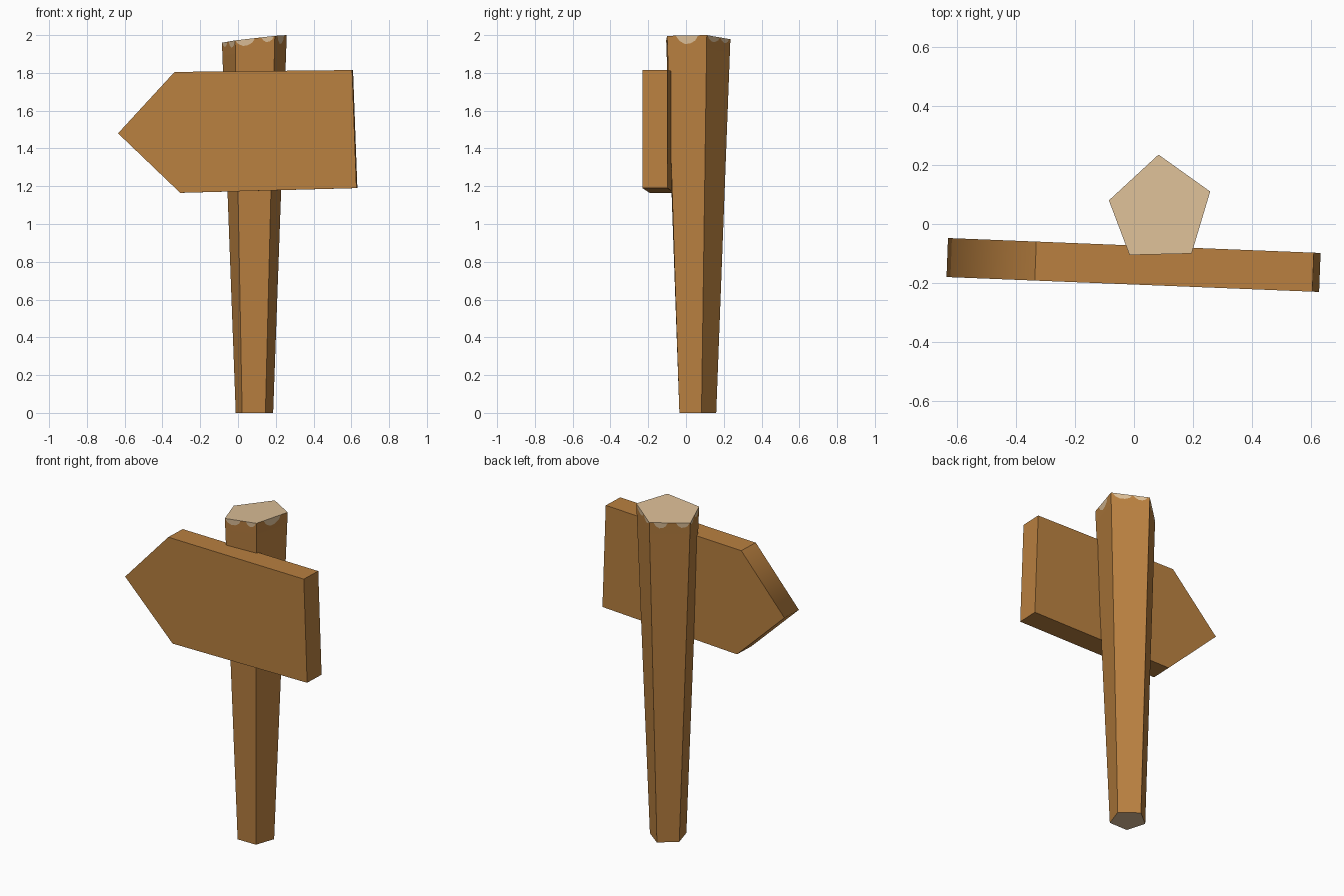
import bpy, bmesh
from mathutils import Vector

if "Cube" in bpy.data.objects:
    bpy.data.objects.remove(bpy.data.objects["Cube"])


def material(name, rgb):
    m = bpy.data.materials.new(name)
    m.diffuse_color = (*rgb, 1)
    m.use_nodes = True
    m.node_tree.nodes["Principled BSDF"].inputs["Base Color"].default_value = m.diffuse_color
    return m


wood = material("brown wood", (0.485, 0.216, 0.051))
cut_wood = material("pale cut wood", (0.72, 0.52, 0.31))


def finish(bm, name, mats):
    bmesh.ops.remove_doubles(bm, verts=bm.verts, dist=1e-5)
    bmesh.ops.recalc_face_normals(bm, faces=bm.faces)
    me = bpy.data.meshes.new(name)
    bm.to_mesh(me)
    bm.free()
    for m in mats:
        me.materials.append(m)
    ob = bpy.data.objects.new(name, me)
    bpy.context.collection.objects.link(ob)
    return ob


# Post: five-sided, widening upward, with a slanted pale top and chipped rim
top = [Vector(p) for p in [(-0.015, -0.105, 1.972), (0.195, -0.1, 1.996), (0.258, 0.11, 2.0),
                           (0.083, 0.235, 1.978), (-0.085, 0.08, 1.96)]]
base = [Vector(p) for p in [(0.022, -0.035, 0), (0.145, -0.035, 0), (0.186, 0.082, 0),
                            (0.084, 0.16, 0), (-0.012, 0.082, 0)]]
# pale chips on each side: start, end (fraction of the side), depth
chips = [
    [(0.0, 0.5, 0.035), (0.66, 0.98, 0.028)],
    [(0.22, 0.78, 0.045)],
    [(0.02, 0.55, 0.03), (0.58, 0.95, 0.025)],
    [(0.1, 0.45, 0.035), (0.65, 0.98, 0.03)],
    [(0.03, 0.4, 0.025), (0.5, 0.98, 0.035)],
]
bm = bmesh.new()


def face(points, mat=0):
    f = bm.faces.new([bm.verts.new(p) for p in points])
    f.material_index = mat


face(top, 1)
face(base[::-1], 1)
for i in range(5):
    j = (i + 1) % 5

    def on_side(t, depth):
        return top[i].lerp(top[j], t).lerp(base[i].lerp(base[j], t), depth / 2)

    rim = [on_side(0, 0)]
    for a, b, d in chips[i]:
        scallop = [on_side(a + (b - a) * u, d * k)
                   for u, k in ((0, 0), (0.15, 0.6), (0.4, 1), (0.65, 0.95), (0.88, 0.6), (1, 0))]
        face(scallop, 1)
        rim += scallop if a > 0 else scallop[1:]
    rim.append(on_side(1, 0))
    # narrow chipped band, then the long plain side
    low = [on_side(0, 0.07), on_side(1, 0.07)]
    face(rim + low[::-1])
    face(low + [base[j], base[i]])
finish(bm, "post", [wood, cut_wood])

# Arrow board: outline extruded backward, turned slightly about the vertical
outline = [(-0.635, 1.48), (-0.306, 1.165), (0.627, 1.19), (0.604, 1.815), (-0.336, 1.805)]
bm = bmesh.new()
front = bm.faces.new([bm.verts.new((x, -0.205 - 0.04 * x, z)) for x, z in outline])
ext = bmesh.ops.extrude_face_region(bm, geom=[front], use_keep_orig=True)
moved = [v for v in ext["geom"] if isinstance(v, bmesh.types.BMVert)]
bmesh.ops.translate(bm, verts=moved, vec=(0.005, 0.132, 0))
# the shading rolls around the point of the arrow only
for e in bm.edges:
    tip = all(v.co.x < -0.6 for v in e.verts)
    e.smooth = tip
    if tip:
        for f in e.link_faces:
            f.smooth = True
finish(bm, "arrow_board", [wood])
